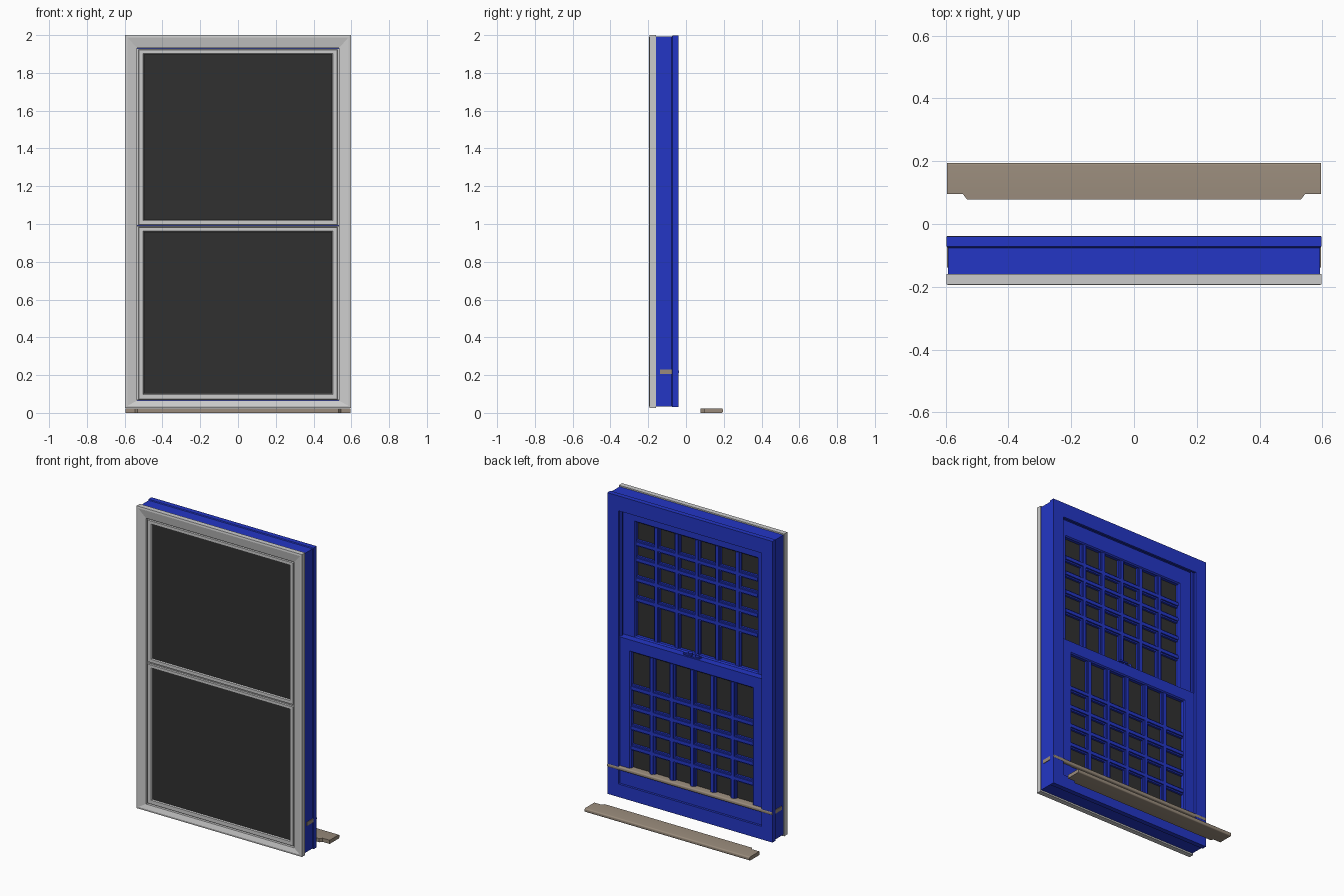
import bpy, bmesh, math

if "Cube" in bpy.data.objects:
    bpy.data.objects.remove(bpy.data.objects["Cube"])


def material(name, rgb):
    m = bpy.data.materials.new(name)
    m.diffuse_color = (*rgb, 1)
    m.use_nodes = True
    m.node_tree.nodes["Principled BSDF"].inputs["Base Color"].default_value = m.diffuse_color
    return m


BLUE = material("blue_paint", (0.017, 0.037, 0.56))
GLASS = material("dark_glass", (0.03, 0.03, 0.03))
WOOD = material("sill_wood", (0.32, 0.26, 0.2))


def finish(name, bm, mat=None):
    bmesh.ops.recalc_face_normals(bm, faces=bm.faces)
    me = bpy.data.meshes.new(name)
    bm.to_mesh(me)
    bm.free()
    ob = bpy.data.objects.new(name, me)
    bpy.context.collection.objects.link(ob)
    if mat:
        me.materials.append(mat)
    return ob


def ring(name, loops, mat=None):
    """Mitred rectangular frame: closed section of (half width, z0, z1, y) loops."""
    bm = bmesh.new()
    rows = [[bm.verts.new((x, y, z)) for x, z in
             ((-hx, z0), (hx, z0), (hx, z1), (-hx, z1))] for hx, z0, z1, y in loops]
    for i, a in enumerate(rows):
        b = rows[(i + 1) % len(rows)]
        for k in range(4):
            n = (k + 1) % 4
            bm.faces.new((a[k], a[n], b[n], b[k]))
    return finish(name, bm, mat)


def add_box(bm, x0, x1, y0, y1, z0, z1):
    vs = bmesh.ops.create_cube(bm, size=1)["verts"]
    for v in vs:
        v.co = ((x0 + x1) / 2 + v.co.x * (x1 - x0),
                (y0 + y1) / 2 + v.co.y * (y1 - y0),
                (z0 + z1) / 2 + v.co.z * (z1 - z0))


def box(name, dims, mat=None):
    bm = bmesh.new()
    add_box(bm, *dims)
    return finish(name, bm, mat)


# Exterior casing, sloping inward to the opening
ring("exterior_casing", [(.597, .025, 2.0, -.16), (.597, .025, 2.0, -.193),
                         (.585, .037, 1.988, -.195), (.535, .065, 1.932, -.185),
                         (.535, .065, 1.932, -.16)])

# Exterior sash faces and their glass
for label, z0, z1, g0, g1 in (("upper", .991, 1.93, 1.02, 1.9), ("lower", .067, .989, .1, .96)):
    ring(label + "_sash_front", [(.535, z0, z1, -.16), (.535, z0, z1, -.172),
                                 (.527, z0 + .004, z1 - .006, -.172),
                                 (.525, z0 + .006, z1 - .008, -.182),
                                 (.502, g0 - .002, g1 + .002, -.182),
                                 (.497, g0 + .002, g1 - .002, -.174),
                                 (.497, g0 + .002, g1 - .002, -.16)])
    box(label + "_front_glass", (-.5, .5, -.174, -.168, g0, g1), GLASS)

# Blue box frame with a stepped outer edge and sash tracks inside
ring("window_frame", [(.597, .03, 1.997, -.04), (.597, .03, 1.997, -.072),
                      (.592, .035, 1.992, -.076), (.592, .035, 1.992, -.16),
                      (.53, .09, 1.93, -.16), (.53, .09, 1.93, -.055),
                      (.517, .115, 1.9, -.055), (.517, .115, 1.9, -.04)], BLUE)
for s in (-1, 1):
    a, b = sorted((s * .516, s * .532))
    box("parting_bead", (a, b, -.086, -.076, 1.07, 1.93), BLUE)

# Interior sashes with divided panes
XS = [-.44 + .88 * i / 6 for i in range(1, 6)]
SASHES = (("upper", -.105, 1.0, 1.93, 1.075, 1.82, (1.68, 1.575, 1.445, 1.315)),
          ("lower", -.056, .09, 1.07, .21, .99, (.755, .625, .495, .365)))
for label, y, z0, z1, g0, g1, bars in SASHES:
    ring(label + "_sash", [(.53, z0, z1, y - .045), (.53, z0, z1, y),
                           (.447, g0 - .007, g1 + .007, y), (.44, g0, g1, y - .008),
                           (.44, g0, g1, y - .045)], BLUE)
    box(label + "_back_glass", (-.45, .45, y - .034, y - .028, g0 - .01, g1 + .01), GLASS)
    bm = bmesh.new()
    for half, top in ((.02, y - .014), (.011, y - .005)):
        for x in XS:
            add_box(bm, x - half, x + half, y - .03, top, g0, g1)
        for z in bars:
            add_box(bm, -.44, .44, y - .03, top, z - half, z + half)
    finish(label + "_glazing_bars", bm, BLUE)

# Sash lock on the meeting rail
box("lock_base", (-.05, .05, -.09, -.062, 1.068, 1.078), BLUE)
for x, r in ((-.03, .012), (.02, .015)):
    bpy.ops.mesh.primitive_cylinder_add(vertices=20, radius=r, depth=.018,
                                        location=(x, -.076, 1.084))
    ob = bpy.context.object
    ob.name = "lock_knob"
    ob.data.materials.append(BLUE)
    bpy.ops.object.shade_smooth_by_angle()
box("lock_lever", (.0, .06, -.07, -.054, 1.08, 1.09), BLUE)


# Sill board with notched horns and a rounded nose
def sill(name, dy, dz):
    half = [(.596, .195), (.596, .095), (.545, .095), (.532, .078)]
    pts = half + [(-x, y) for x, y in reversed(half)]
    bm = bmesh.new()
    f = bm.faces.new([bm.verts.new((x, y + dy, dz)) for x, y in pts])
    up = bmesh.ops.extrude_face_region(bm, geom=[f])["geom"]
    bmesh.ops.translate(bm, vec=(0, 0, .024),
                        verts=[g for g in up if isinstance(g, bmesh.types.BMVert)])
    nose = [e for e in bm.edges if all(v.co.y > .19 + dy for v in e.verts)
            and abs(e.verts[0].co.x - e.verts[1].co.x) > 1]
    bmesh.ops.bevel(bm, geom=nose, offset=.008, segments=4, profile=.5, affect='EDGES')
    ob = finish(name, bm, WOOD)
    bpy.context.view_layer.objects.active = ob
    bpy.ops.object.select_all(action='DESELECT')
    ob.select_set(True)
    bpy.ops.object.shade_smooth_by_angle()


sill("loose_sill", 0, 0)
sill("fitted_sill", -.233, .206)
